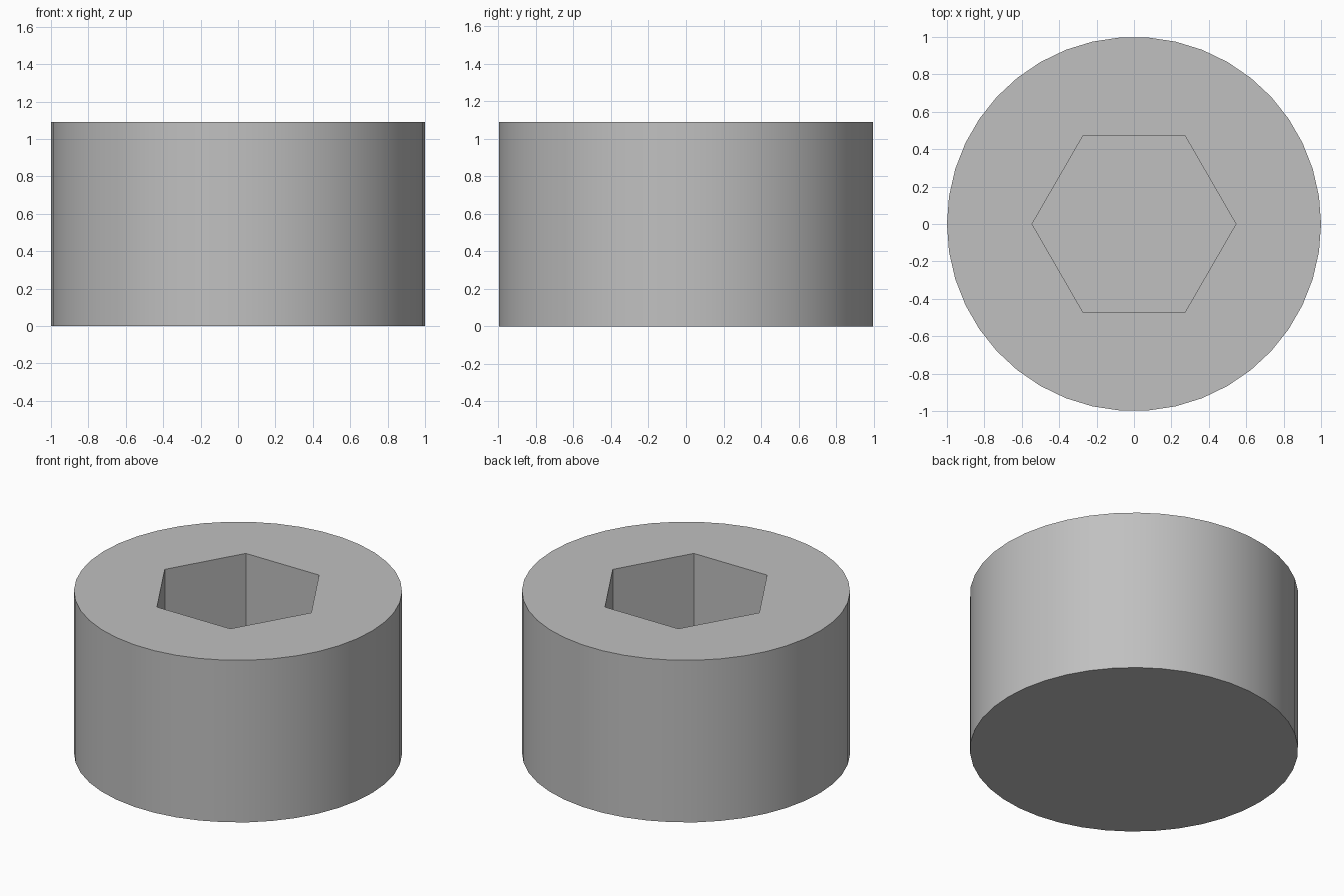
import bpy
import math

default_cube = bpy.data.objects.get("Cube")
if default_cube:
    bpy.data.objects.remove(default_cube, do_unlink=True)

RADIUS = 1.0
HEIGHT = 1.09
SOCKET_RADIUS = 0.545
SOCKET_DEPTH = 0.55

# Single plain metal colour
steel = bpy.data.materials.new("steel_grey")
steel.use_nodes = True
colour = (0.53, 0.53, 0.53, 1)
steel.diffuse_color = colour
steel.node_tree.nodes["Principled BSDF"].inputs["Base Color"].default_value = colour


def prism(name, sides, radius, bottom, top):
    """Upright prism with a corner on the +x axis."""
    bpy.ops.mesh.primitive_cylinder_add(
        vertices=sides, radius=radius, depth=top - bottom,
        location=(0, 0, (bottom + top) / 2), rotation=(0, 0, math.pi / 2))
    obj = bpy.context.object
    obj.name = name
    bpy.ops.object.transform_apply(location=True, rotation=True, scale=True)
    obj.data.materials.append(steel)
    return obj


# Round head and the hexagonal cutter for its blind socket
head = prism("socket_screw_head", 42, RADIUS, 0, HEIGHT)
cutter = prism("hex_socket_cutter", 6, SOCKET_RADIUS, HEIGHT - SOCKET_DEPTH, HEIGHT + 0.2)
cutter.hide_render = True

# Cut the socket
cut = head.modifiers.new("hex_socket", "BOOLEAN")
cut.operation = "DIFFERENCE"
cut.solver = "EXACT"
cut.object = cutter
bpy.ops.object.select_all(action="DESELECT")
head.select_set(True)
bpy.context.view_layer.objects.active = head
bpy.ops.object.modifier_apply(modifier=cut.name)
bpy.data.objects.remove(cutter, do_unlink=True)

# Smooth round wall, crisp rims and socket corners
bpy.ops.object.shade_smooth_by_angle(angle=math.radians(30))
